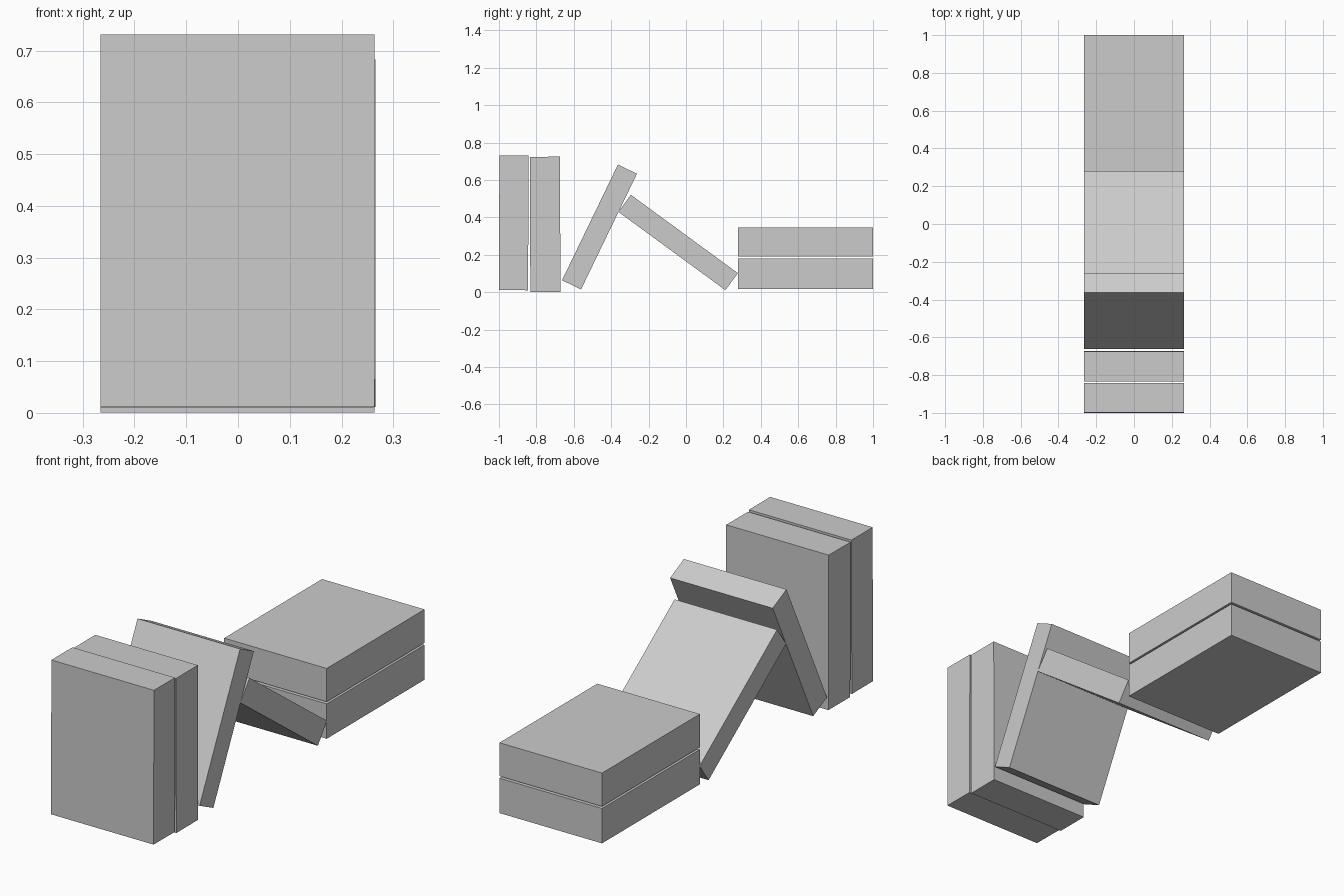
import bpy
from math import radians

if "Cube" in bpy.data.objects:
    bpy.data.objects.remove(bpy.data.objects["Cube"])


def book(name, x, y, z, depth, height, tilt=0.0, width=0.53):
    """Plain box centred at (x, y, z), tilted about the x axis."""
    bpy.ops.mesh.primitive_cube_add(size=1, location=(x, y, z),
                                    rotation=(radians(tilt), 0, 0))
    ob = bpy.context.object
    ob.name = name
    ob.scale = (width, depth, height)
    bpy.ops.object.transform_apply(location=False, rotation=False, scale=True)
    return ob


# Two upright books at the front
book("upright_book_front", -0.001, -0.921, 0.371, 0.156, 0.72, -0.2)
book("upright_book_back", -0.001, -0.753, 0.363, 0.161, 0.723, 0.2)

# Two books leaning against each other
book("leaning_book_steep", 0.0005, -0.4625, 0.349, 0.113, 0.687, -25.8)
book("leaning_book_shallow", 0.0005, -0.042, 0.266, 0.709, 0.113, -36.2)

# Two books lying flat in a stack
book("flat_book_lower", -0.001, 0.639, 0.099, 0.722, 0.163)
book("flat_book_upper", -0.001, 0.639, 0.268, 0.722, 0.156)
